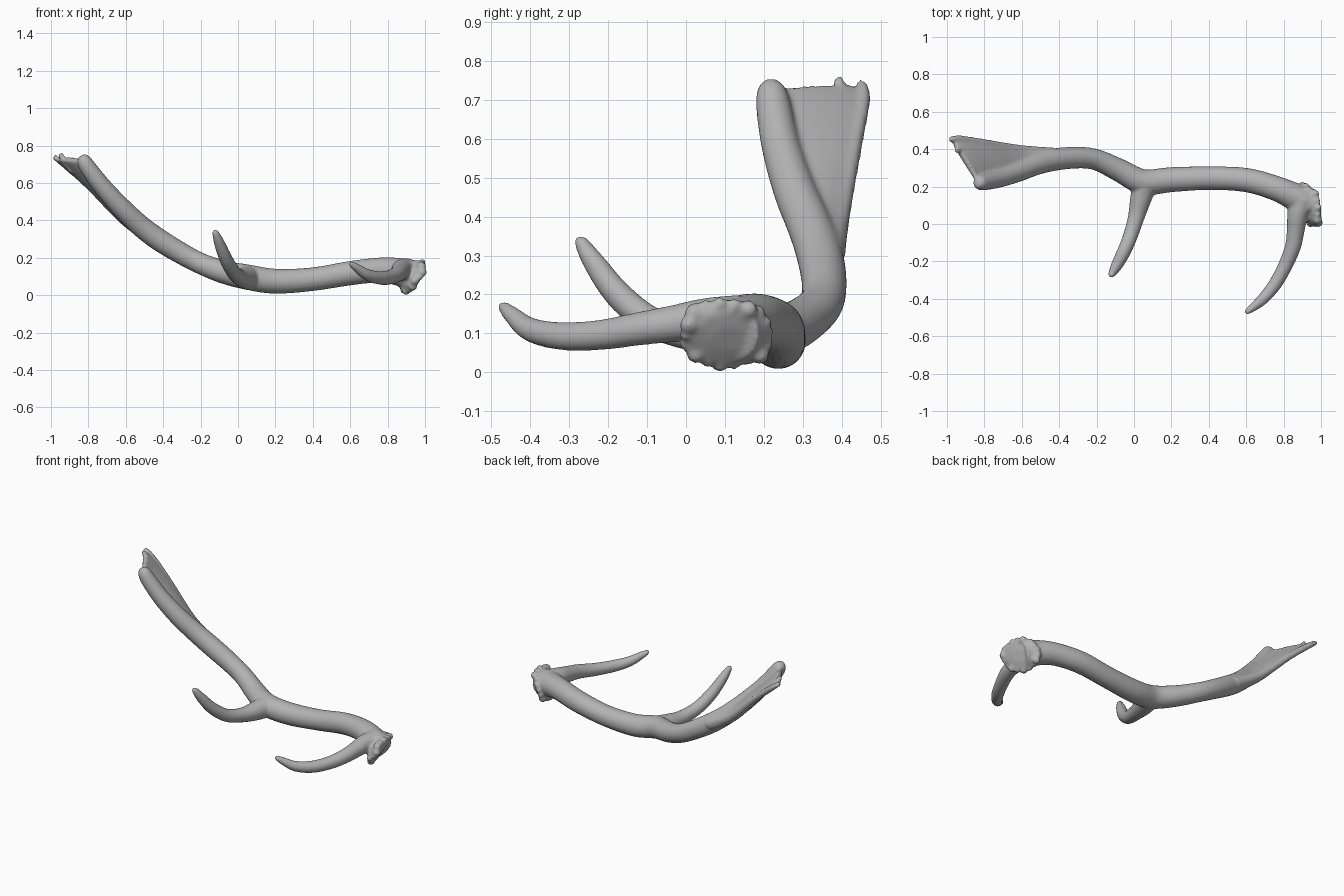
import bpy, bmesh, math, random
from mathutils import Vector, Matrix

if "Cube" in bpy.data.objects:
    bpy.data.objects.remove(bpy.data.objects["Cube"], do_unlink=True)

random.seed(4)
SIDES, STEPS = 20, 5
bm = bmesh.new()


def smooth_path(points):
    """Sample a Catmull-Rom spline through points of any dimension."""
    p = [Vector(q) for q in points]
    p = [p[0]] + p + [p[-1]]
    out = []
    for a, b, c, d in zip(p, p[1:], p[2:], p[3:]):
        for i in range(STEPS):
            t = i / STEPS
            out.append(b + (c - a) * (t / 2)
                       + (a * 2 - b * 5 + c * 4 - d) * (t * t / 2)
                       + (b * 3 - a - c * 3 + d) * (t ** 3 / 2))
    return out + [p[-1]]


def loft(sections):
    """Skin elliptical sections given as centre, half axis, half axis."""
    rings = []
    for centre, u, v in sections:
        angles = [2 * math.pi * k / SIDES for k in range(SIDES)]
        rings.append([bm.verts.new(centre + u * math.cos(a) + v * math.sin(a))
                      for a in angles])
    for r, s in zip(rings, rings[1:]):
        for k in range(SIDES):
            j = (k + 1) % SIDES
            bm.faces.new((r[k], r[j], s[j], s[k]))
    bm.faces.new(rings[0][::-1])
    bm.faces.new(rings[-1])


def tube(points):
    """Round limb through (x, y, z, radius) points."""
    path = smooth_path(points)
    last = len(path) - 1
    sections = []
    side = Vector((0.3, 0.2, 1))
    for i, q in enumerate(path):
        along = (path[min(i + 1, last)] - path[max(i - 1, 0)]).to_3d().normalized()
        side = (side - along * side.dot(along)).normalized()
        r = max(q[3], 0.004)
        sections.append((q.to_3d(), side * r, along.cross(side) * r))
    loft(sections)


# Main beam running into the front ridge of the palm
tube([(.93, .11, .105, .085), (.86, .145, .125, .075), (.76, .19, .135, .067),
      (.6, .235, .118, .065), (.4, .245, .086, .063), (.2, .237, .075, .067),
      (.05, .225, .097, .068), (-.08, .288, .125, .062), (-.2, .343, .17, .057),
      (-.3, .355, .222, .058), (-.42, .345, .295, .06), (-.52, .32, .37, .058),
      (-.62, .28, .465, .055), (-.72, .245, .575, .05), (-.8, .225, .68, .045),
      (-.825, .22, .725, .037), (-.835, .22, .748, .02)])

# Middle tine
tube([(.06, .22, .095, .066), (.035, .13, .09, .057), (.01, .03, .095, .044),
      (-.025, -.08, .125, .039), (-.065, -.17, .195, .036),
      (-.1, -.235, .28, .029), (-.12, -.27, .335, .018), (-.124, -.277, .349, .01)])

# Brow tine
tube([(.9, .13, .13, .07), (.875, .05, .135, .056), (.865, -.03, .125, .048),
      (.85, -.12, .112, .043), (.81, -.22, .096, .039), (.755, -.32, .093, .036),
      (.69, -.4, .11, .031), (.63, -.45, .15, .022), (.598, -.474, .174, .013)])

# Palm web: front edge, back edge and half thickness per station
web = smooth_path([(-.44, .29, .32, -.44, .41, .30, .05),
                   (-.58, .25, .43, -.60, .42, .39, .04),
                   (-.72, .215, .575, -.80, .455, .58, .03),
                   (-.80, .2, .68, -.93, .475, .69, .021),
                   (-.82, .2, .725, -.99, .47, .732, .016)])
sections = []
for q in web:
    front, back = Vector(q[:3]), Vector(q[3:6])
    half = (back - front) / 2
    out = half.cross(Vector((-.7, 0, .7))).normalized()
    sections.append(((front + back) / 2, half, out * q[6]))
loft(sections)

# Thin back ridge and the lobe at the end of the palm
tube([(-.45, .37, .31, .04), (-.61, .395, .41, .028), (-.80, .432, .59, .021),
      (-.93, .455, .7, .018), (-.985, .45, .742, .014)])
tube([(-.88, .38, .66, .018), (-.93, .395, .72, .017), (-.95, .39, .757, .013)])

# Burr: tilted disc with a lumpy rim
centre = Vector((.935, .105, .1))
u, v = Vector((-.03, .106, 0)), Vector((.045, 0, .077))
normal = u.cross(v).normalized()
loft([(centre + normal * d, u * s, v * s)
      for d, s in ((-.035, .75), (-.02, 1), (.012, 1.03), (.024, .85), (.03, .4))])
LUMPS = 18
for k in range(LUMPS):
    a = 2 * math.pi * k / LUMPS
    pos = (centre + u * math.cos(a) + v * math.sin(a)
           + normal * random.uniform(-.012, .012))
    bmesh.ops.create_icosphere(bm, subdivisions=2, radius=random.uniform(.016, .027),
                               matrix=Matrix.Translation(pos))

bmesh.ops.recalc_face_normals(bm, faces=bm.faces)
mesh = bpy.data.meshes.new("antler")
bm.to_mesh(mesh)
bm.free()

# One flat grey for the whole bone
grey = bpy.data.materials.new("bone grey")
grey.use_nodes = True
colour = (.45, .45, .45, 1)
grey.diffuse_color = colour
for node in grey.node_tree.nodes:
    if node.type == "BSDF_PRINCIPLED":
        node.inputs["Base Color"].default_value = colour
mesh.materials.append(grey)

antler = bpy.data.objects.new("antler", mesh)
bpy.context.collection.objects.link(antler)

# Fuse all limbs into one skin and soften the joints
fuse = antler.modifiers.new("fuse", "REMESH")
fuse.mode = "VOXEL"
fuse.voxel_size = .008
fuse.use_smooth_shade = True
soften = antler.modifiers.new("soften", "SMOOTH")
soften.factor = .5
soften.iterations = 6

deps = bpy.context.evaluated_depsgraph_get()
skin = bpy.data.meshes.new_from_object(antler.evaluated_get(deps))
antler.modifiers.clear()
antler.data = skin
bpy.data.meshes.remove(mesh)
skin.name = "antler"
skin.materials.clear()
skin.materials.append(grey)
for face in skin.polygons:
    face.use_smooth = True
    face.material_index = 0
